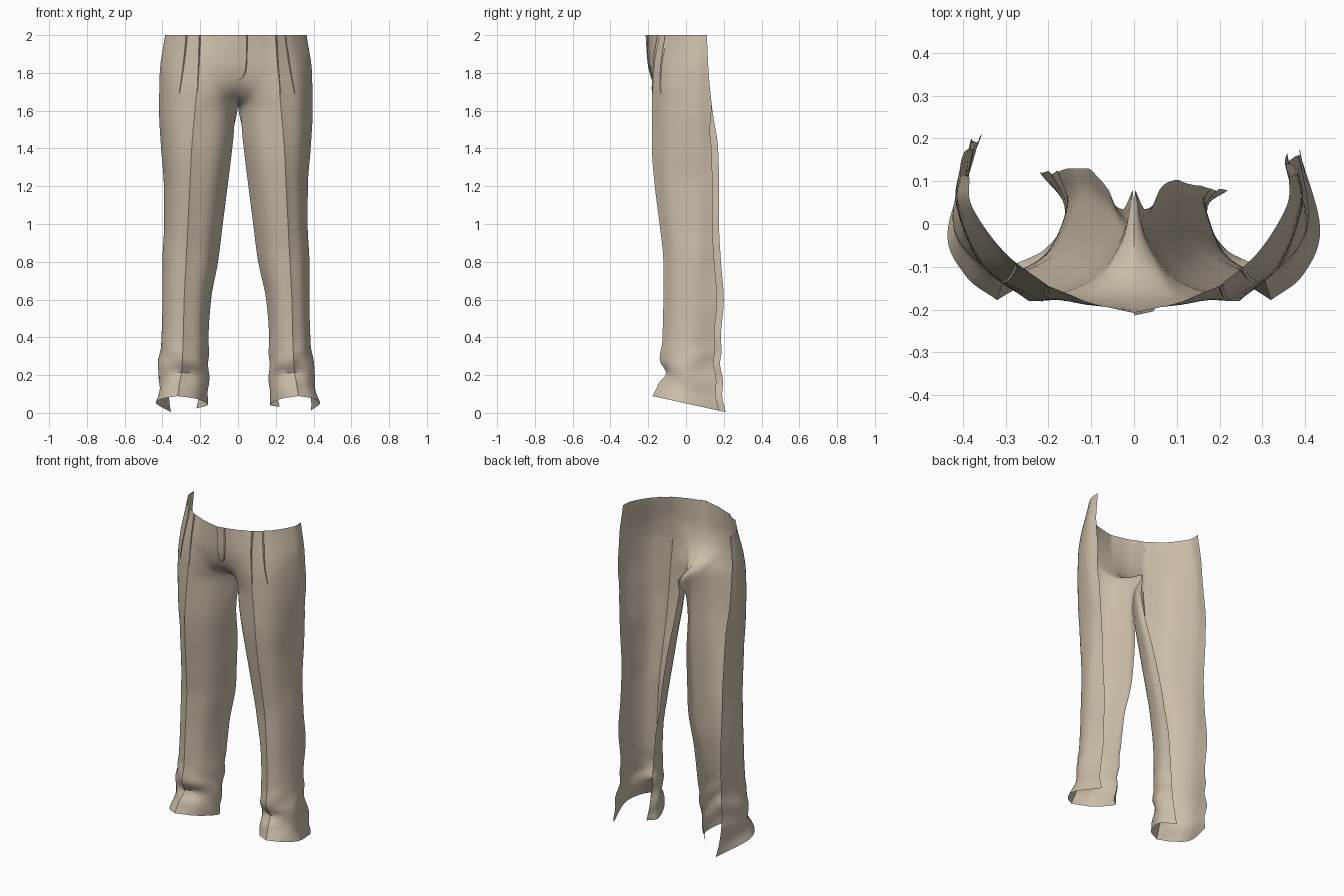
import bpy, bmesh, math
from mathutils import Vector

if "Cube" in bpy.data.objects:
    bpy.data.objects.remove(bpy.data.objects["Cube"])

# Profiles by height, given for the left side (x mirrored)
# z, back edge x, y, widest point x, y
OUTER = [(0.05, .355, .21, .435, -.01), (0.13, .37, .195, .41, .0), (0.2, .38, .19, .425, .01),
         (0.27, .38, .185, .42, .02), (0.4, .375, .185, .405, .03), (0.6, .38, .20, .40, .04),
         (0.8, .375, .185, .40, .05), (1.0, .375, .175, .39, .05), (1.2, .385, .175, .39, .05),
         (1.4, .395, .17, .405, .05), (1.6, .405, .14, .415, .04), (1.8, .405, .12, .41, .04),
         (2.0, .385, .11, .378, .04)]
# z, front crease x, y
CREASE = [(0.05, .32, -.178), (0.13, .31, -.145), (0.2, .30, -.105), (0.27, .295, -.137),
          (0.4, .29, -.125), (0.6, .285, -.12), (0.8, .275, -.12), (1.0, .265, -.14),
          (1.2, .255, -.165), (1.4, .245, -.18), (1.7, .22, -.18), (1.85, .21, -.17), (2.0, .20, -.145)]
# z, inner widest x, y, inner back edge (or centre seam) x, y
INNER = [(0.05, .16, .03, .22, .12), (0.2, .155, .03, .19, .12), (0.4, .157, .04, .17, .125),
         (0.6, .145, .05, .15, .13), (0.8, .11, .06, .11, .13), (1.0, .085, .04, .085, .11),
         (1.2, .06, .02, .06, .08), (1.4, .035, -.01, .04, .04), (1.5, .027, -.02, .025, .035),
         (1.61, .03, -.04, .002, .08), (1.65, .05, -.10, 0, -.07), (1.7, .07, -.15, 0, -.135),
         (1.75, .09, -.175, 0, -.17), (1.85, .10, -.19, 0, -.197), (2.0, .10, -.185, 0, -.208)]


def ramp(a, b, v):
    t = min(1, max(0, (v - a) / (b - a)))
    return t * t * (3 - 2 * t)


def profile(rows, z):
    """Monotone cubic interpolation of a profile at height z."""
    n = len(rows)
    k = max(i for i in range(n - 1) if rows[i][0] <= z + 1e-9 or i == 0)

    def slope(i, c):
        return (rows[i + 1][c] - rows[i][c]) / (rows[i + 1][0] - rows[i][0])

    def tangent(i, c):
        if i == 0 or i == n - 1:
            return slope(min(i, n - 2), c)
        a, b = slope(i - 1, c), slope(i, c)
        return 0 if a * b <= 0 else 2 * a * b / (a + b)
    h = rows[k + 1][0] - rows[k][0]
    t = (z - rows[k][0]) / h
    out = []
    for c in range(1, len(rows[0])):
        p, q = rows[k][c], rows[k + 1][c]
        out.append((2*t**3 - 3*t*t + 1) * p + (t**3 - 2*t*t + t) * h * tangent(k, c)
                   + (3*t*t - 2*t**3) * q + (t**3 - t*t) * h * tangent(k + 1, c))
    return out


def spline(pts, steps):
    """Curve through the points."""
    p = [2 * pts[0] - pts[1]] + pts + [2 * pts[-1] - pts[-2]]
    out = []
    for i in range(1, len(p) - 2):
        a, b, c, d = p[i - 1:i + 3]
        for s in range(steps):
            t = s / steps
            out.append(0.5 * (2*b + (c - a)*t + (2*a - 5*b + 4*c - d)*t*t + (3*b - a - 3*c + d)*t**3))
    return out + [pts[-1]]


def section(side, z, steps=7):
    """Open C-shaped cloth section from the outer back edge to the inner edge."""
    xb, yb, xo, yo = profile(OUTER, z)
    xc, yc = profile(CREASE, z)
    xi, yi, xe, ye = profile(INNER, z)
    if side > 0:                       # the right leg is slightly slimmer and shorter at the back
        d = .022 * ramp(.05, .3, z)
        xb, xo = xb - d + .03 * ramp(.3, .05, z), xo - d
        yb -= .035 * ramp(1.65, 1.45, z)
        ye -= .04 * ramp(1.2, .6, z)
        xi += .01 * ramp(.9, .5, z)
    ob, ow, cr = Vector((xb, yb)), Vector((xo, yo)), Vector((xc, yc))
    iw, ib = Vector((xi, yi)), Vector((xe, ye))
    mid_o = ((ow + cr) / 2).lerp(Vector((xo, yc)), .3 - .15 * ramp(1.7, 2, z))
    mid_i = ((iw + cr) / 2).lerp(Vector((xi, yc)), .3 * ramp(1.85, 1.6, z))
    pts = spline([ob, ow, mid_o, cr], steps)[:-1] + spline([cr, mid_i, iw, ib], steps)
    tilt = .22 * ramp(.3, .05, z)      # hem drops towards the back
    out = []
    for i, p in enumerate(pts):
        r = 1 + .03 * math.sin(z * 42 + i * 21 / steps * .12) * ramp(.42, .3, z) * ramp(.05, .12, z)
        x = .29 + (p.x - .29) * r if z < .5 else p.x
        y = p.y * r if z < .5 else p.y
        out.append(Vector((side * x, y, z - tilt * y)))
    return out


cloth = bpy.data.materials.new("tan cloth")
cloth.diffuse_color = (.60, .51, .40, 1)
cloth.use_nodes = True
cloth.node_tree.nodes["Principled BSDF"].inputs["Base Color"].default_value = cloth.diffuse_color


def finish(bm, name):
    me = bpy.data.meshes.new(name)
    bm.to_mesh(me)
    bm.free()
    ob = bpy.data.objects.new(name, me)
    bpy.context.collection.objects.link(ob)
    me.materials.append(cloth)
    bpy.ops.object.select_all(action='DESELECT')
    ob.select_set(True)
    bpy.context.view_layer.objects.active = ob
    bpy.ops.object.shade_smooth_by_angle(angle=math.radians(35))
    return ob


def add_grid(bm, rows, flip):
    grid = [[bm.verts.new(p) for p in r] for r in rows]
    for a, b in zip(grid, grid[1:]):
        for u in range(len(a) - 1):
            f = [a[u], b[u], b[u + 1], a[u + 1]]
            bm.faces.new(f[::-1] if flip else f)


# Trouser front: two half-open legs joined along the centre seam
heights = [2 - i * .026 for i in range(75)] + [.05]
bm = bmesh.new()
for side in (-1, 1):
    add_grid(bm, [section(side, z) for z in heights], side > 0)
bmesh.ops.remove_doubles(bm, verts=bm.verts, dist=.0005)
finish(bm, "trouser_front")


def on_front(side, x, z, lift):
    """Point on the front surface at distance x from the centre."""
    pts = [p for p in section(side, z, 30) if p.y < 0]
    for p, q in zip(pts, pts[1:]):
        if abs(q.x) <= x <= abs(p.x):
            s = (x - abs(q.x)) / max(1e-6, abs(p.x) - abs(q.x))
            return q.lerp(p, s) + Vector((side * lift * min(1, x * 2.5), -lift, 0))
    return pts[-1] + Vector((0, -lift, 0))


# Waist pleats: narrow raised folds that fade out downwards
for side, folds in ((-1, ((.20, .215), (.27, .31))), (1, ((.20, .225), (.25, .30)))):
    for n, (top, low) in enumerate(folds):
        rows = []
        for i in range(13):
            t = i / 12
            x, z, w = top + (low - top) * t ** 1.3, 2 - .31 * t, .007 * (1 - .7 * t)
            rows.append([on_front(side, x + w, z, 0), on_front(side, x, z, .006 * (1 - .7 * t)),
                         on_front(side, x - w * .3, z, 0)])
        bm = bmesh.new()
        add_grid(bm, rows, side > 0)
        finish(bm, f"pleat_{'left' if side < 0 else 'right'}_{n + 1}")

# Fly flap with a curved lower end
rows = []
for i in range(15):
    t = i / 14
    w = .048 * math.sqrt(max(0, 1 - t ** 5)) + .001
    z = 2 - .24 * t
    rows.append([on_front(1, w, z, .001)] + [on_front(1, w * k, z, .006) for k in (.9, .5, .0)]
                + [on_front(1, 0, z, 0)])
bm = bmesh.new()
add_grid(bm, rows, True)
finish(bm, "fly_flap")
